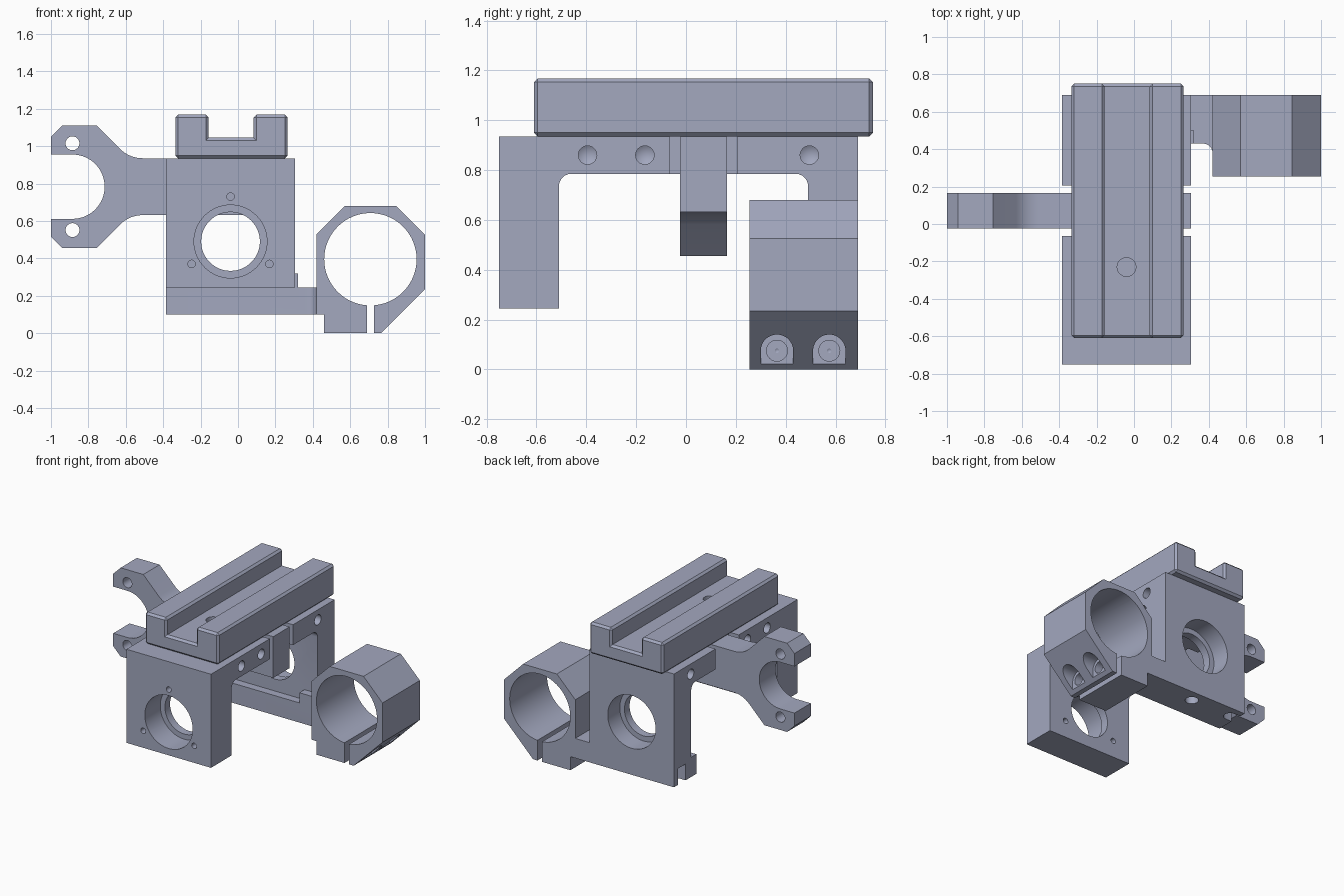
import bpy, bmesh, math
from mathutils import Matrix, Vector

cube = bpy.data.objects.get("Cube")
if cube:
    bpy.data.objects.remove(cube, do_unlink=True)

COLOUR = (0.366, 0.392, 0.521, 1)
metal = bpy.data.materials.new("blue_grey_metal")
metal.use_nodes = True
metal.diffuse_color = COLOUR
metal.node_tree.nodes["Principled BSDF"].inputs["Base Color"].default_value = COLOUR

# Map profile coordinates (u, v) and extrusion distance w to x, y, z
PLACE = {"x": lambda u, v, w: (w, u, v),
         "y": lambda u, v, w: (u, w, v),
         "z": lambda u, v, w: (u, v, w)}


def finish(bm, name):
    bmesh.ops.recalc_face_normals(bm, faces=bm.faces)
    mesh = bpy.data.meshes.new(name)
    bm.to_mesh(mesh)
    bm.free()
    mesh.materials.append(metal)
    obj = bpy.data.objects.new(name, mesh)
    bpy.context.collection.objects.link(obj)
    return obj


def prism(name, points, axis, low, high, chamfer=0):
    """Extrude a closed profile along an axis."""
    bm = bmesh.new()
    place = PLACE[axis]
    a = [bm.verts.new(place(u, v, low)) for u, v in points]
    b = [bm.verts.new(place(u, v, high)) for u, v in points]
    bm.faces.new(a)
    bm.faces.new(b)
    for i in range(len(a)):
        j = (i + 1) % len(a)
        bm.faces.new((a[i], a[j], b[j], b[i]))
    if chamfer:
        bmesh.ops.recalc_face_normals(bm, faces=bm.faces)
        convex = [e for e in bm.edges if e.is_convex]
        bmesh.ops.bevel(bm, geom=convex, offset=chamfer, segments=1,
                        profile=0.5, affect='EDGES')
    return finish(bm, name)


def box(name, x, y, z):
    return prism(name, [(x[0], y[0]), (x[1], y[0]), (x[1], y[1]), (x[0], y[1])], "z", *z)


def arc(cu, cv, r, start, end, steps=10):
    """Points on a circular arc, angles in degrees."""
    angles = [math.radians(start + (end - start) * i / steps) for i in range(steps + 1)]
    return [(cu + r * math.cos(t), cv + r * math.sin(t)) for t in angles]


def rod(cu, cv, r, axis, low, high):
    return prism("cutter", arc(cu, cv, r, 0, 360, 64)[:-1], axis, low, high)


def drill(y, z, r, start, end):
    """Drill along x with a conical tip at the end."""
    bm = bmesh.new()
    length = abs(end - start)
    bmesh.ops.create_cone(bm, cap_ends=True, segments=32, radius1=r, radius2=r, depth=length)
    top = [f for f in bm.faces if f.normal.z > 0.9]
    bmesh.ops.poke(bm, faces=top, offset=r * 0.6)
    turn = Vector((0, 0, 1)).rotation_difference(Vector((end - start, 0, 0))).to_matrix().to_4x4()
    bm.transform(Matrix.Translation(((start + end) / 2, y, z)) @ turn)
    return finish(bm, "cutter")


def combine(obj, others, operation='DIFFERENCE'):
    for other in others:
        mod = obj.modifiers.new("combine", 'BOOLEAN')
        mod.operation = operation
        mod.solver = 'EXACT'
        mod.object = other
        bpy.context.view_layer.objects.active = obj
        bpy.ops.object.modifier_apply(modifier=mod.name)
        bpy.data.objects.remove(other, do_unlink=True)


LEFT, RIGHT = 0.305, -0.385
BX, BZ = -0.04, 0.49          # bore centre
TOP = 0.935

# Frame: front plate, top beam and back plate in one profile
frame = prism("frame", [(-0.75, 0.245), (-0.51, 0.245)]
              + arc(-0.46, 0.735, 0.05, 180, 90, 6)
              + arc(0.44, 0.735, 0.05, 90, 0, 6)
              + [(0.49, 0.1), (0.69, 0.1), (0.69, TOP), (-0.75, TOP)], "x", RIGHT, LEFT)

# Foot bar reaching to the clamp, with a rounded corner
foot = prism("foot", [(RIGHT, 0.43)] + arc(0.37, 0.38, 0.05, 90, 0, 6)
             + [(0.46, 0.38), (0.46, 0.69), (RIGHT, 0.69)], "z", 0.1, 0.245)
combine(frame, [foot], 'UNION')
combine(frame, [box("stop_tab", (0.2, 0.32), (0.43, 0.5), (0.2, 0.32))], 'UNION')

# Stepped bores and screw holes through both plates
cutters = [rod(BX, BZ, 0.157, "y", -0.9, 0.9),
           rod(BX, BZ, 0.195, "y", -0.9, -0.57),
           rod(BX, BZ, 0.195, "y", 0.55, 0.9)]
for angle in (90, 210, 330):
    t = math.radians(angle)
    cutters.append(rod(BX + 0.24 * math.cos(t), BZ + 0.24 * math.sin(t), 0.02, "y", -0.9, -0.4))

# Side slots around the yoke and drilled side holes
for outer, inner in ((0.5, 0.22), (-0.5, -0.3)):
    cutters.append(box("cutter", sorted((outer, inner)), (-0.065, 0.205), (0.7, 1.0)))
for y in (-0.395, -0.165, 0.495):
    cutters.append(drill(y, 0.86, 0.037, 0.4, 0.2))
    cutters.append(drill(y, 0.86, 0.037, -0.48, -0.28))

# Locating hole and open slot under the foot
cutters.append(rod(0.0, 0.6, 0.045, "z", 0.0, 0.22))
cutters.append(prism("cutter", [(-0.5, 0.645), (-0.5, 0.555)]
                     + arc(-0.335, 0.6, 0.045, -90, 90), "z", 0.0, 0.22))
combine(frame, cutters)

# Yoke: upper outline mirrored about its centre height
CZ = 0.783
upper = [(-1, 0.955)] + [(-1, 1.05), (-0.94, 1.11), (-0.755, 1.11)] \
    + arc(-0.51, 1.105, 0.17, 225, 270, 8) + [(LEFT, TOP)]
lower = [(x, 2 * CZ - z) for x, z in reversed(upper)]
yoke = prism("yoke", upper + lower + arc(-0.885, CZ, 0.172, -90, 90, 32), "y", -0.025, 0.165)
combine(yoke, [rod(-0.885, CZ + s * 0.232, 0.037, "y", -0.2, 0.3) for s in (-1, 1)])

# Slide rail with a channel along the top
rail = prism("rail", [(-0.335, TOP), (0.265, TOP), (0.265, 1.168), (0.083, 1.168),
                      (0.083, 1.045), (-0.157, 1.045), (-0.157, 1.168), (-0.335, 1.168)],
             "y", -0.61, 0.75, chamfer=0.015)
combine(rail, [rod(-0.04, -0.23, 0.05, "z", 0.8, 1.3)])

# Split ring clamp
clamp = prism("ring_clamp", [(0.42, 0.1), (0.46, 0.1), (0.46, 0), (0.765, 0), (1, 0.235),
                             (1, 0.525), (0.845, 0.68), (0.57, 0.68), (0.42, 0.53)],
              "y", 0.255, 0.69)
cutters = [rod(0.708, 0.395, 0.247, "y", 0.1, 0.9),
           box("cutter", (0.69, 0.728), (0.1, 0.9), (-0.1, 0.3))]

# Clamp screw pockets and holes
for y in (0.365, 0.575):
    cutters.append(prism("cutter", [(y - 0.065, 0.02), (y + 0.065, 0.02)]
                         + arc(y, 0.075, 0.065, 0, 180, 24), "x", 0.787, 1.1))
    cutters.append(drill(y, 0.075, 0.042, 1.0, 0.71))
    cutters.append(drill(y, 0.075, 0.03, 0.75, 0.55))
combine(clamp, cutters)

# Smooth the round surfaces and keep the edges sharp
for obj in (frame, yoke, rail, clamp):
    bpy.ops.object.select_all(action='DESELECT')
    obj.select_set(True)
    bpy.context.view_layer.objects.active = obj
    bpy.ops.object.shade_smooth_by_angle(angle=math.radians(25))
